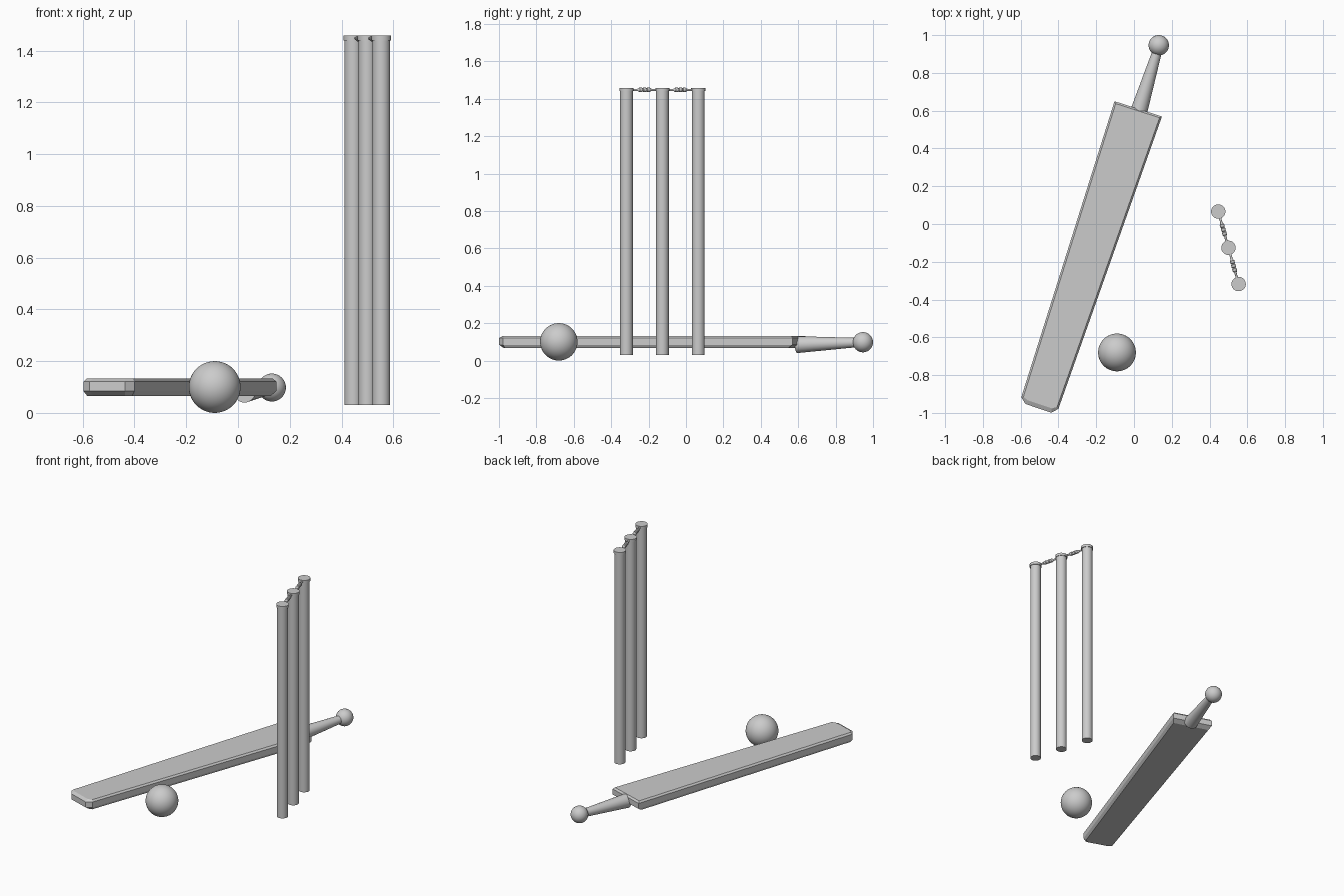
import bpy, bmesh, math
from mathutils import Vector

if "Cube" in bpy.data.objects:
    bpy.data.objects.remove(bpy.data.objects["Cube"])


def finish(name, bm, angle=None):
    bmesh.ops.recalc_face_normals(bm, faces=bm.faces)
    me = bpy.data.meshes.new(name)
    bm.to_mesh(me)
    bm.free()
    ob = bpy.data.objects.new(name, me)
    bpy.context.collection.objects.link(ob)
    if angle:
        bpy.ops.object.select_all(action='DESELECT')
        ob.select_set(True)
        bpy.context.view_layer.objects.active = ob
        bpy.ops.object.shade_smooth_by_angle(angle=math.radians(angle))
    return ob


def loft(bm, rings):
    """Skin a list of equal-length point rings and cap both ends."""
    loops = [[bm.verts.new(p) for p in ring] for ring in rings]
    n = len(loops[0])
    for a, b in zip(loops, loops[1:]):
        for i in range(n):
            j = (i + 1) % n
            bm.faces.new((a[i], a[j], b[j], b[i]))
    bm.faces.new(loops[0][::-1])
    bm.faces.new(loops[-1])


def lathe(name, start, end, profile, sides=32):
    """Turned part: profile is (fraction along axis, radius)."""
    a, b = Vector(start), Vector(end)
    q = (b - a).to_track_quat('Z', 'Y')
    rings = []
    for t, r in profile:
        c = a.lerp(b, t)
        rings.append([c + q @ Vector((r * math.cos(2 * math.pi * k / sides),
                                      r * math.sin(2 * math.pi * k / sides), 0))
                      for k in range(sides)])
    bm = bmesh.new()
    loft(bm, rings)
    return finish(name, bm, 35)


def ball(name, loc, r):
    bm = bmesh.new()
    bmesh.ops.create_uvsphere(bm, u_segments=48, v_segments=24, radius=r)
    bmesh.ops.translate(bm, vec=loc, verts=bm.verts)
    return finish(name, bm, 40)


# Bat blade: tapered slab with chamfered rims and a cut toe
axis = Vector((0.319, 0.948))
side = Vector((0.948, -0.319))
outline = [(-0.597, -0.918), (-0.574, -0.953), (-0.437, -0.999),
           (-0.40, -0.978), (0.148, 0.569), (-0.103, 0.650)]
side_sign = [1, 0.6, -0.6, -1, -1, 1]
toe = [0.3, 1, 1, 0.3, 0, 0]


def blade_ring(z, rim, toe_cut, top_cut):
    ring = []
    for i, p in enumerate(outline):
        q = Vector(p) + side * rim * side_sign[i]
        q += axis * (toe_cut * toe[i] - (top_cut if i > 3 else 0))
        ring.append((q.x, q.y, z))
    return ring


bm = bmesh.new()
loft(bm, [blade_ring(0.066, 0.012, 0.025, 0.03), blade_ring(0.084, 0, 0, 0),
          blade_ring(0.121, 0, 0, 0), blade_ring(0.132, 0.01, 0.022, 0.01)])
finish("bat_blade", bm)

# Bat handle and knob
lathe("bat_handle", (0.025, 0.594, 0.085), (0.128, 0.93, 0.097),
      [(0, 0.045), (1, 0.024)])
ball("bat_knob", (0.131, 0.946, 0.098), 0.054)

# Ball
ball("ball", (-0.09, -0.68, 0.10), 0.10)

# Stumps with a slightly wider cap
spots = [(0.446, 0.066), (0.50, -0.126), (0.554, -0.318)]
for i, (x, y) in enumerate(spots):
    lathe(f"stump_{i + 1}", (x, y, 0.03), (x, y, 1.442), [(0, 0.034), (1, 0.034)])
    lathe(f"stump_cap_{i + 1}", (x, y, 1.440), (x, y, 1.458), [(0, 0.038), (1, 0.038)])

# Bails: thin turned rods with three beads
beads = [(0, 0.006), (0.30, 0.006)]
for c in (0.39, 0.50, 0.61):
    beads += [(c - 0.05, 0.009), (c - 0.035, 0.012), (c + 0.035, 0.012), (c + 0.05, 0.009)]
beads += [(0.70, 0.006), (1, 0.006)]
for i in range(2):
    (x0, y0), (x1, y1) = spots[i], spots[i + 1]
    lathe(f"bail_{i + 1}", (x0, y0, 1.447), (x1, y1, 1.447), beads, 16)
